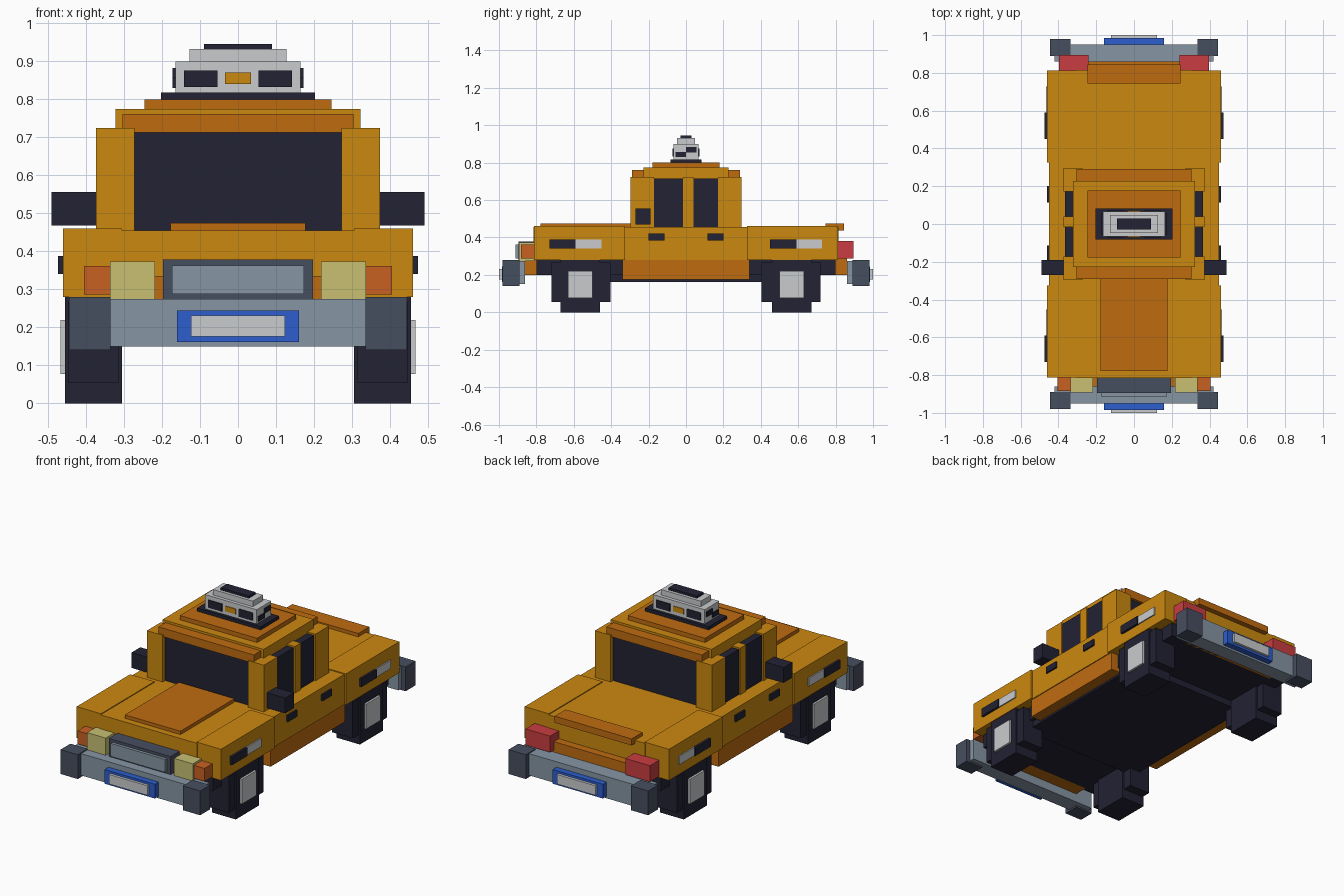
import bpy
import bmesh

default = bpy.data.objects.get("Cube")
if default:
    bpy.data.objects.remove(default, do_unlink=True)


def material(name, r, g, b):
    m = bpy.data.materials.new(name)
    m.use_nodes = True
    m.diffuse_color = (r, g, b, 1)
    m.node_tree.nodes["Principled BSDF"].inputs["Base Color"].default_value = (r, g, b, 1)
    return m


YELLOW = material("body yellow", 0.60, 0.25, 0.005)
ORANGE = material("deep orange", 0.52, 0.15, 0.005)
DARK = material("near black", 0.016, 0.016, 0.034)
WHITE = material("pale grey", 0.59, 0.60, 0.61)
STEEL = material("blue grey", 0.24, 0.30, 0.37)
SLATE = material("slate", 0.062, 0.077, 0.114)
BLUE = material("plate blue", 0.026, 0.11, 0.61)
CREAM = material("headlamp cream", 0.58, 0.53, 0.17)
AMBER = material("indicator amber", 0.58, 0.12, 0.016)
RED = material("tail lamp red", 0.58, 0.046, 0.052)


def box(name, mat, x, y, z, flip_x=False, flip_y=False):
    """Box from (min, max) spans, repeated across the mirrored axes."""
    bm = bmesh.new()
    for sx in ((1, -1) if flip_x else (1,)):
        for sy in ((1, -1) if flip_y else (1,)):
            cube = bmesh.ops.create_cube(bm, size=1)
            for v in cube["verts"]:
                v.co = (sx * x[v.co.x > 0], sy * y[v.co.y > 0], z[v.co.z > 0])
    bmesh.ops.recalc_face_normals(bm, faces=bm.faces)
    mesh = bpy.data.meshes.new(name)
    bm.to_mesh(mesh)
    bm.free()
    mesh.materials.append(mat)
    obj = bpy.data.objects.new(name, mesh)
    bpy.context.collection.objects.link(obj)
    return obj


def wide(half):
    return (-half, half)


# Chassis and lower body
box("underbody", DARK, wide(0.40), wide(0.80), (0.20, 0.29))
box("floor_pan", DARK, wide(0.38), wide(0.46), (0.163, 0.25))
box("sill", ORANGE, (0.30, 0.445), wide(0.34), (0.175, 0.285), flip_x=True)
box("end_panel", ORANGE, wide(0.31), (0.78, 0.86), (0.20, 0.335), flip_y=True)

# Upper body
box("main_body", YELLOW, wide(0.31), wide(0.815), (0.275, 0.455))
box("doors", YELLOW, wide(0.45), wide(0.34), (0.28, 0.455))
box("fender", YELLOW, (0.305, 0.46), (0.325, 0.812), (0.28, 0.46), True, True)
box("hood_panel", ORANGE, wide(0.177), (-0.777, -0.285), (0.45, 0.475))
box("trunk_strip", ORANGE, wide(0.245), (0.745, 0.845), (0.437, 0.475))

# Stepped wheels with square hubs
box("tyre", DARK, (0.305, 0.455), (0.46, 0.67), (0, 0.28), True, True)
box("tyre_sides", DARK, (0.315, 0.447), (0.405, 0.72), (0.055, 0.265), True, True)
box("wheel_hub", WHITE, (0.44, 0.467), (0.50, 0.63), (0.077, 0.22), True, True)

# Bumpers and number plates, front and back
box("bumper", STEEL, wide(0.42), (0.86, 0.95), (0.15, 0.275), flip_y=True)
box("bumper_end", SLATE, (0.335, 0.445), (0.89, 0.98), (0.14, 0.28), True, True)
box("plate_frame", BLUE, wide(0.16), (0.94, 0.985), (0.162, 0.244), flip_y=True)
box("number_plate", WHITE, wide(0.123), (0.98, 1.0), (0.176, 0.231), flip_y=True)

# Grille and lamps
box("grille_frame", SLATE, wide(0.197), (-0.895, -0.81), (0.268, 0.379))
box("grille", STEEL, wide(0.174), (-0.912, -0.88), (0.288, 0.363))
box("headlamp", CREAM, (0.218, 0.337), (-0.893, -0.81), (0.273, 0.374), flip_x=True)
box("front_indicator", AMBER, (0.33, 0.405), (-0.883, -0.81), (0.287, 0.362), flip_x=True)
box("tail_lamp", RED, (0.24, 0.397), (0.81, 0.895), (0.287, 0.38), flip_x=True)

# Fender trims, handles and mirrors
for label, near, far in (("front", -0.73, -0.59), ("rear", 0.45, 0.59)):
    box(label + "_side_vent", DARK, (0.45, 0.473), (near, far), (0.34, 0.388), flip_x=True)
    box(label + "_side_lamp", WHITE, (0.45, 0.467), (far, far + 0.137), (0.34, 0.388), flip_x=True)
box("door_handle", DARK, (0.44, 0.46), (-0.20, -0.115), (0.383, 0.42), flip_x=True)
box("rear_door_handle", DARK, (0.44, 0.46), (0.115, 0.20), (0.383, 0.42), flip_x=True)
box("wing_mirror", DARK, (0.36, 0.49), (-0.27, -0.19), (0.468, 0.556), flip_x=True)

# Cab: dark glass core, pillars and stepped roof
box("glass", DARK, wide(0.365), wide(0.275), (0.44, 0.715))
box("corner_pillar", YELLOW, (0.272, 0.373), (0.172, 0.297), (0.44, 0.724), True, True)
box("middle_pillar", YELLOW, (0.30, 0.373), (-0.015, 0.04), (0.44, 0.724), flip_x=True)
box("window_header", ORANGE, wide(0.304), (0.20, 0.29), (0.713, 0.762), flip_y=True)
box("roof", YELLOW, wide(0.322), wide(0.227), (0.70, 0.775))
box("roof_panel", ORANGE, wide(0.246), wide(0.178), (0.77, 0.80))

# Roof sign
box("sign_base", DARK, wide(0.203), wide(0.083), (0.79, 0.818))
box("sign_body", WHITE, wide(0.165), wide(0.066), (0.81, 0.90))
box("sign_top", WHITE, wide(0.127), wide(0.047), (0.89, 0.932))
box("sign_cap", DARK, wide(0.09), wide(0.03), (0.925, 0.945))
box("sign_window", DARK, (0.054, 0.142), (0.063, 0.071), (0.832, 0.876), True, True)
box("sign_badge", YELLOW, wide(0.034), (0.063, 0.071), (0.84, 0.87), flip_y=True)
box("sign_low_check", DARK, (0.163, 0.172), (-0.055, 0), (0.83, 0.857), flip_x=True)
box("sign_high_check", DARK, (0.163, 0.172), (0, 0.055), (0.855, 0.883), flip_x=True)
